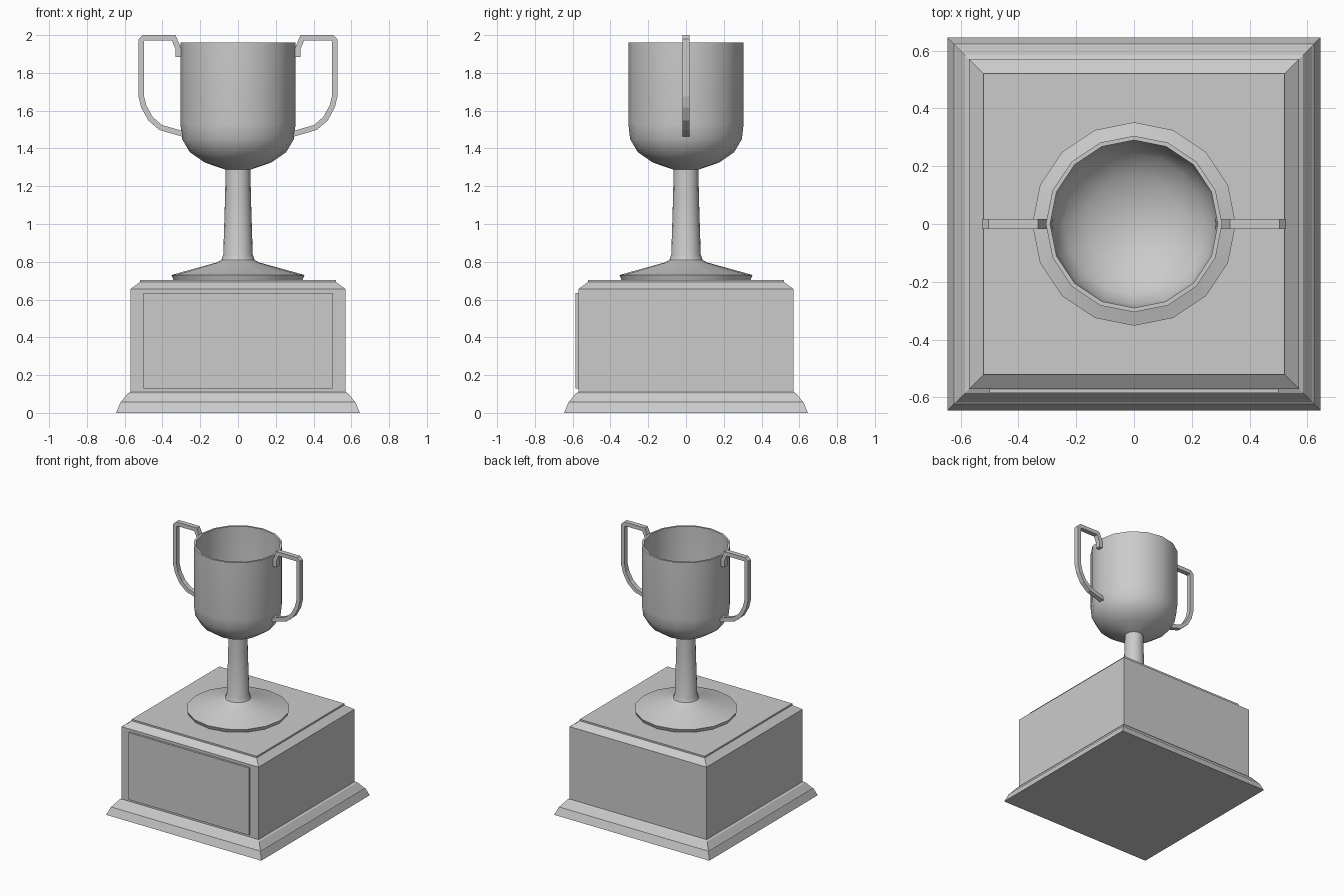
import bpy, bmesh, math
from mathutils import Vector

if "Cube" in bpy.data.objects:
    bpy.data.objects.remove(bpy.data.objects["Cube"])


def finish(name, bm, smooth=None):
    bmesh.ops.remove_doubles(bm, verts=bm.verts, dist=1e-5)
    bmesh.ops.recalc_face_normals(bm, faces=bm.faces)
    me = bpy.data.meshes.new(name)
    bm.to_mesh(me)
    bm.free()
    ob = bpy.data.objects.new(name, me)
    bpy.context.collection.objects.link(ob)
    if smooth:
        bpy.ops.object.select_all(action='DESELECT')
        ob.select_set(True)
        bpy.context.view_layer.objects.active = ob
        bpy.ops.object.shade_smooth_by_angle(angle=math.radians(smooth))
    return ob


def bridge(bm, rings, caps=True):
    n = len(rings[0])
    for a, b in zip(rings, rings[1:]):
        for i in range(n):
            j = (i + 1) % n
            bm.faces.new((a[i], a[j], b[j], b[i]))
    if caps:
        bm.faces.new(rings[0])
        bm.faces.new(rings[-1])


def lathe(name, profile, sides, phase=0.0, smooth=None):
    bm = bmesh.new()
    rings = []
    for r, z in profile:
        rings.append([bm.verts.new((r * math.cos(phase + math.tau * i / sides),
                                    r * math.sin(phase + math.tau * i / sides), z))
                      for i in range(sides)])
    bridge(bm, rings)
    return finish(name, bm, smooth)


def sweep(name, path, half_t, half_w, mirror_x):
    # rectangular strip along an x-z path with mitred corners
    pts = [Vector((mirror_x * x, z)) for x, z in path]
    bm = bmesh.new()
    rings = []
    for i, p in enumerate(pts):
        d0 = (p - pts[i - 1]).normalized() if i else (pts[1] - p).normalized()
        d1 = (pts[i + 1] - p).normalized() if i + 1 < len(pts) else d0
        t = (d0 + d1).normalized()
        n = Vector((-t.y, t.x)) * half_t / max(t.dot(d0), 0.5)
        rings.append([bm.verts.new((p.x + s * n.x, w * half_w, p.y + s * n.y))
                      for s, w in ((1, 1), (1, -1), (-1, -1), (-1, 1))])
    bridge(bm, rings)
    return finish(name, bm)


# square plinth with stepped moulding (half widths)
plinth = [(0.645, 0), (0.622, 0.057), (0.617, 0.06), (0.585, 0.103),
          (0.57, 0.11), (0.57, 0.655), (0.52, 0.692), (0.52, 0.704)]
lathe("plinth", [(h * math.sqrt(2), z) for h, z in plinth], 4, math.pi / 4)

# name plate on the front
bm = bmesh.new()
bmesh.ops.create_cube(bm, size=1)
bmesh.ops.scale(bm, vec=(1.0, 0.03, 0.505), verts=bm.verts)
bmesh.ops.translate(bm, vec=(0, -0.57, 0.382), verts=bm.verts)
finish("front_plate", bm)

# foot, stem and hollow bowl
cup = [(0.342, 0.704), (0.352, 0.73), (0.11, 0.797), (0.088, 0.81),
       (0.078, 0.84), (0.068, 1.16), (0.066, 1.288), (0.175, 1.325),
       (0.255, 1.38), (0.296, 1.45), (0.305, 1.53), (0.305, 1.962),
       (0.29, 1.962), (0.29, 1.53), (0.281, 1.457), (0.243, 1.392),
       (0.167, 1.34), (0.06, 1.304)]
lathe("cup", cup, 16, 0, smooth=35)

# two handles
handle = [(0.317, 1.883), (0.317, 1.93), (0.341, 1.987), (0.498, 1.987),
          (0.512, 1.973), (0.512, 1.676), (0.499, 1.622), (0.463, 1.557),
          (0.41, 1.511), (0.285, 1.475)]
for side, s in (("right", 1), ("left", -1)):
    sweep(side + "_handle", handle, 0.0145, 0.018, s)
